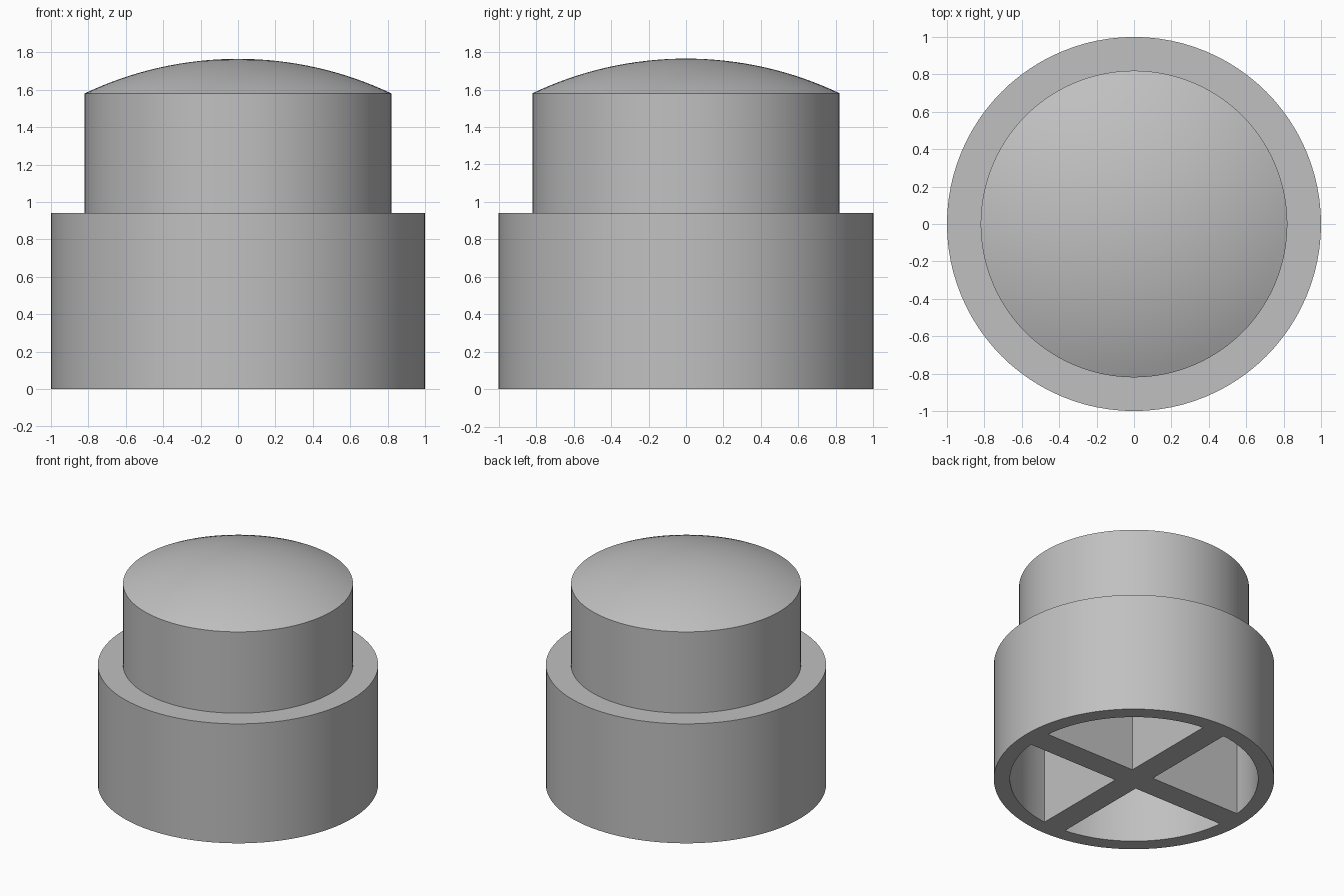
import bpy, bmesh, math
from mathutils import Matrix

SEGMENTS = 96
BASE_R, BASE_TOP = 1.0, 0.94
STEM_R, STEM_TOP, DOME_TOP = 0.82, 1.58, 1.765
POCKET_R, POCKET_TOP, RIB = 0.885, 0.82, 0.19

cube = bpy.data.objects.get("Cube")
if cube:
    bpy.data.objects.remove(cube, do_unlink=True)

grey = bpy.data.materials.new("plain_grey")
grey.use_nodes = True
colour = (0.53, 0.53, 0.53, 1)
grey.diffuse_color = colour
grey.node_tree.nodes["Principled BSDF"].inputs["Base Color"].default_value = colour


def make_object(name, bm):
    bmesh.ops.recalc_face_normals(bm, faces=bm.faces)
    mesh = bpy.data.meshes.new(name)
    bm.to_mesh(mesh)
    bm.free()
    mesh.materials.append(grey)
    obj = bpy.data.objects.new(name, mesh)
    bpy.context.collection.objects.link(obj)
    return obj


# Stepped cap with a shallow spherical dome, as one revolved profile
rise = DOME_TOP - STEM_TOP
sphere_r = (STEM_R ** 2 + rise ** 2) / (2 * rise)
half_angle = math.asin(STEM_R / sphere_r)
profile = [(0, 0), (BASE_R, 0), (BASE_R, BASE_TOP), (STEM_R, BASE_TOP)]
steps = 16
for i in range(steps + 1):
    a = half_angle * (1 - i / steps)
    profile.append((sphere_r * math.sin(a),
                    DOME_TOP - sphere_r * (1 - math.cos(a))))

bm = bmesh.new()
verts = [bm.verts.new((r, 0, z)) for r, z in profile]
edges = [bm.edges.new(pair) for pair in zip(verts, verts[1:])]
bmesh.ops.spin(bm, geom=verts + edges, cent=(0, 0, 0), axis=(0, 0, 1),
               angle=math.tau, steps=SEGMENTS, use_duplicate=False)
bmesh.ops.remove_doubles(bm, verts=bm.verts, dist=1e-5)
cap = make_object("domed_cap", bm)

# Four quadrant pockets, leaving a cross of ribs on the underside
half = RIB / 2
start = math.asin(half / POCKET_R)
arc_steps = 24
bm = bmesh.new()
for quarter in range(4):
    turn = Matrix.Rotation(quarter * math.pi / 2, 3, 'Z')
    outline = [(half, half)]
    for i in range(arc_steps + 1):
        a = start + (math.pi / 2 - 2 * start) * i / arc_steps
        outline.append((POCKET_R * math.cos(a), POCKET_R * math.sin(a)))
    points = [bm.verts.new((x, y, -0.1)) for x, y in outline]
    bmesh.ops.rotate(bm, verts=points, cent=(0, 0, 0), matrix=turn)
    face = bm.faces.new(points)
    top = bmesh.ops.extrude_face_region(bm, geom=[face], use_keep_orig=True)
    top_verts = [v for v in top["geom"] if isinstance(v, bmesh.types.BMVert)]
    bmesh.ops.translate(bm, verts=top_verts, vec=(0, 0, POCKET_TOP + 0.1))
cutter = make_object("pocket_cutter", bm)
cutter.hide_render = True

# Cut the pockets, then shade the curved walls smooth
bpy.ops.object.select_all(action='DESELECT')
bpy.context.view_layer.objects.active = cap
cap.select_set(True)
cut = cap.modifiers.new("pockets", 'BOOLEAN')
cut.operation = 'DIFFERENCE'
cut.solver = 'EXACT'
cut.object = cutter
bpy.ops.object.modifier_apply(modifier=cut.name)
bpy.data.objects.remove(cutter, do_unlink=True)
bpy.ops.object.shade_smooth_by_angle(angle=math.radians(20))
